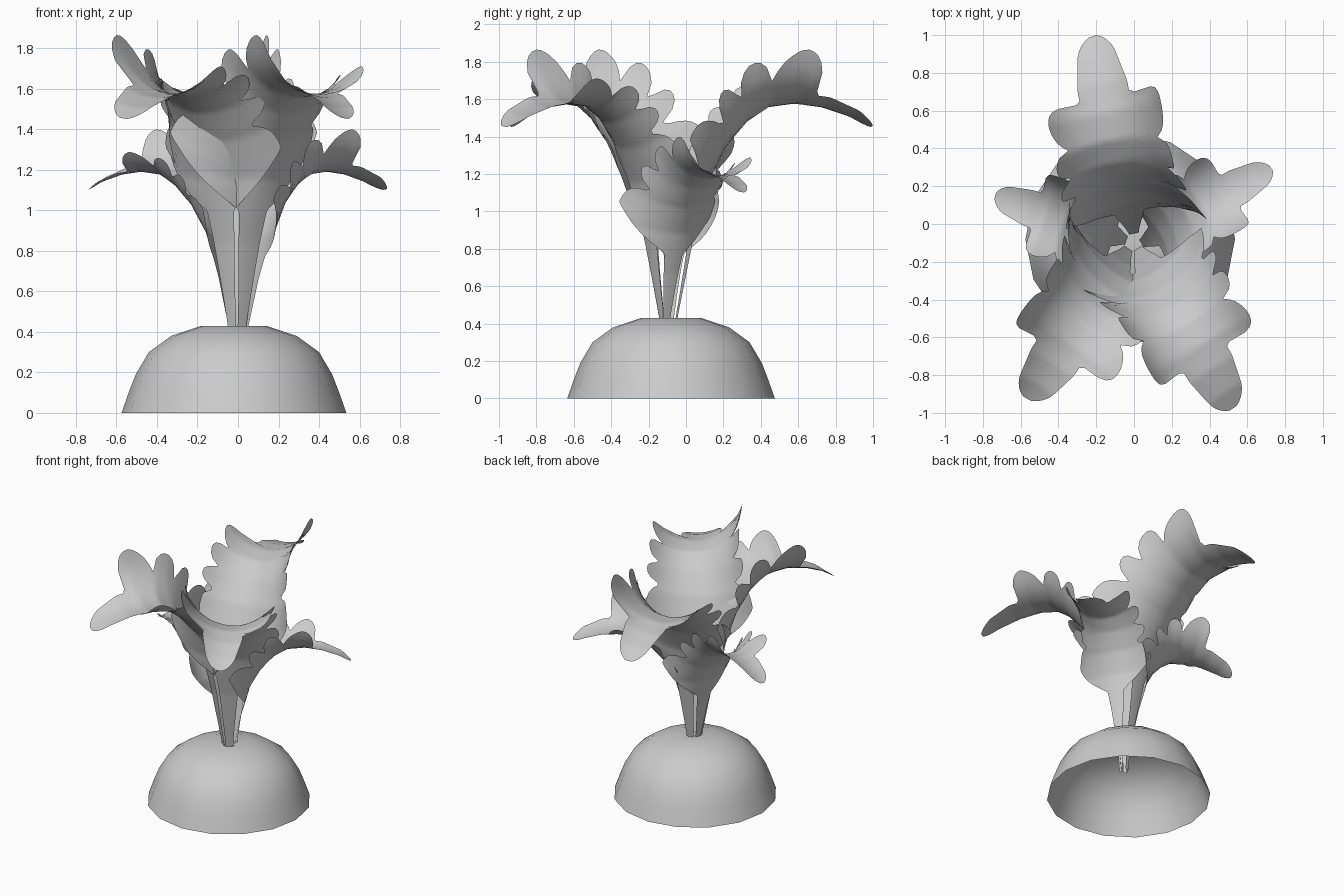
import bpy, bmesh
from math import sin, cos, pi, sqrt
from mathutils import Vector

if "Cube" in bpy.data.objects:
    bpy.data.objects.remove(bpy.data.objects["Cube"])

# Arching midrib of one leaf: (outward reach, height)
RIB = [(-.02, .20), (0, .43), (.08, .85), (.16, 1.15), (.26, 1.34), (.38, 1.48),
       (.50, 1.56), (.65, 1.58), (.80, 1.56), (.95, 1.51), (1.06, 1.45)]
# Side lobes: (start, end, right length, left length) along the midrib
LOBES = [(1.20, 1.34, .43, .38), (1.34, 1.49, .42, .38), (1.49, 1.71, .43, .37)]
LENGTH = 2.09


def mesh_object(name, bm):
    bmesh.ops.recalc_face_normals(bm, faces=bm.faces)
    me = bpy.data.meshes.new(name)
    bm.to_mesh(me)
    bm.free()
    ob = bpy.data.objects.new(name, me)
    bpy.context.collection.objects.link(ob)
    for p in me.polygons:
        p.use_smooth = True
    return ob


def rib_at(s):
    for i in range(len(RIB) - 1):
        a, b = Vector(RIB[i]), Vector(RIB[i + 1])
        d = (b - a).length
        if s <= d or i == len(RIB) - 2:
            return a + (b - a) * (s / d)
        s -= d


def half_width(s, side):
    if s < .80:                                     # stalk
        return .015 + .065 * (s / .80) ** 1.5
    if s < 1.20:                                    # flaring lowest lobe
        top = .50 if side > 0 else .38
        if s < 1.02:
            return .08 + (top - .08) * (s - .80) / .22
        return .22 + (top - .22) * sqrt(max(0, 1 - ((s - 1.02) / .18) ** 2))
    if s < 1.71:                                    # lobed blade
        core = .22 - max(0, s - 1.5) * .5
        for a, b, lr, ll in LOBES:
            if a <= s <= b:
                x = (2 * s - a - b) / (b - a)
                l = lr if side > 0 else ll
                return core + (l - core) * max(0, 1 - x * x) ** .5
    w = .14 - .06 * max(0, s - 1.78) / .31          # tapering tip
    return w * sqrt(max(.08, 1 - (max(0, s - 1.95) / (LENGTH - 1.95)) ** 2))


def leaf(name, start, tip, scale):
    start, tip = Vector(start), Vector(tip)
    out = (tip - start).normalized()
    right = Vector((out.y, -out.x, 0))
    reach = (tip - start).length / 1.06
    bm = bmesh.new()
    rows, n, steps = [], 5, 104
    for i in range(steps + 1):
        s = LENGTH * i / steps
        row = []
        for j in range(-n, n + 1):
            side = 1 if j > 0 else -1
            v = half_width(s, side) * j / n
            # lobes lean towards the tip
            u = min(LENGTH, s + .14 * abs(v))
            p = rib_at(u)
            t = (rib_at(min(u + .08, LENGTH)) - rib_at(max(u - .08, 0))).normalized()
            normal = -t.y * out + Vector((0, 0, t.x))
            k = min(1, max(0, (s - .9) / .5))
            roll = .16 * k
            cup = .50 - .16 * k                     # flatter near the stalk
            a = v / cup
            lat, up = cup * sin(a), cup * (1 - cos(a))
            lat, up = lat * cos(roll) - up * sin(roll), lat * sin(roll) + up * cos(roll)
            co = out * p.x * reach + Vector((0, 0, .2 + (p.y - .2) * scale))
            co += (right * lat + normal * up) * scale
            row.append(bm.verts.new(co + start))
        rows.append(row)
    for a, b in zip(rows, rows[1:]):
        for j in range(2 * n):
            bm.faces.new((a[j], a[j + 1], b[j + 1], b[j]))
    return mesh_object(name, bm)


# Low dome base, open underneath
bm = bmesh.new()
seg, rings = 16, []
for r, z in [(.555, 0), (.52, .10), (.485, .19), (.42, .30), (.31, .38), (.16, .43)]:
    rings.append([bm.verts.new((-.02 + r * cos(2 * pi * k / seg),
                                -.08 + r * sin(2 * pi * k / seg), z)) for k in range(seg)])
for a, b in zip(rings, rings[1:]):
    for k in range(seg):
        m = (k + 1) % seg
        bm.faces.new((a[k], a[m], b[m], b[k]))
bm.faces.new(rings[-1])
mesh_object("dome_base", bm)

# Three tall leaves and two shorter ones
leaf("leaf_back", (0, -.05, 0), (-.22, 1.0, 0), 1)
leaf("leaf_front_right", (.02, -.13, 0), (.53, -.98, 0), 1)
leaf("leaf_front_left", (-.03, -.13, 0), (-.57, -.93, 0), 1)
leaf("leaf_right", (.03, -.11, 0), (.73, .30, 0), .72)
leaf("leaf_left", (-.03, -.09, 0), (-.74, .15, 0), .72)
